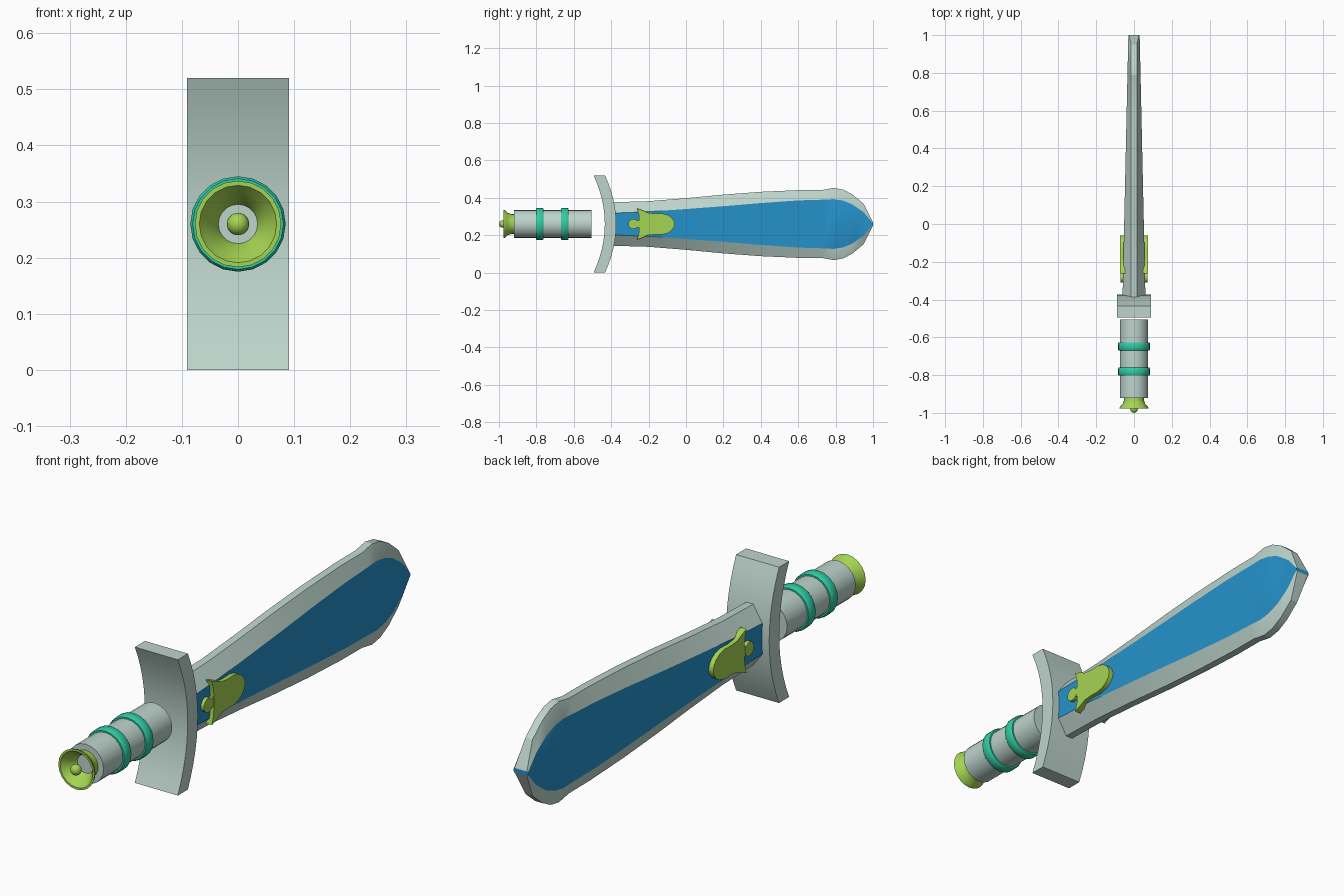
import bpy, bmesh, math

if "Cube" in bpy.data.objects:
    bpy.data.objects.remove(bpy.data.objects["Cube"])

CZ = 0.26  # height of the sword's long axis


def material(name, rgb):
    m = bpy.data.materials.new(name)
    m.diffuse_color = (*rgb, 1)
    m.use_nodes = True
    m.node_tree.nodes["Principled BSDF"].inputs["Base Color"].default_value = m.diffuse_color
    return m


GREY = material("pale grey green", (0.51, 0.66, 0.60))
TEAL = material("teal", (0.03, 0.60, 0.37))
LIME = material("lime", (0.376, 0.66, 0.085))
BLUE = material("blue", (0.018, 0.283, 0.597))


def finish(name, bm, mats, angle=None):
    bmesh.ops.recalc_face_normals(bm, faces=bm.faces)
    me = bpy.data.meshes.new(name)
    bm.to_mesh(me)
    bm.free()
    ob = bpy.data.objects.new(name, me)
    bpy.context.collection.objects.link(ob)
    for m in mats:
        me.materials.append(m)
    if angle:
        bpy.ops.object.select_all(action='DESELECT')
        ob.select_set(True)
        bpy.context.view_layer.objects.active = ob
        bpy.ops.object.shade_smooth_by_angle(angle=math.radians(angle))
    return ob


def lathe(name, profile, mat, closed=False, sides=20):
    """Turn (y, radius) points round the long axis."""
    bm = bmesh.new()
    rings = []
    for y, r in profile:
        rings.append([bm.verts.new((r * math.sin(2 * math.pi * i / sides), y,
                                    CZ + r * math.cos(2 * math.pi * i / sides)))
                      for i in range(sides)])
    pairs = list(zip(rings, rings[1:]))
    if closed:
        pairs.append((rings[-1], rings[0]))
    for a, b in pairs:
        for i in range(sides):
            j = (i + 1) % sides
            bm.faces.new((a[i], a[j], b[j], b[i]))
    if not closed:
        bm.faces.new(rings[0])
        bm.faces.new(rings[-1])
    return finish(name, bm, [mat], 40)


def prism(name, outline, x0, x1, mat, angle=None):
    """Extrude a (y, z) outline between two x positions."""
    bm = bmesh.new()
    a = [bm.verts.new((x0, y, z)) for y, z in outline]
    b = [bm.verts.new((x1, y, z)) for y, z in outline]
    n = len(outline)
    for i in range(n):
        j = (i + 1) % n
        bm.faces.new((a[i], a[j], b[j], b[i]))
    bm.faces.new(a)
    bm.faces.new(b)
    return finish(name, bm, [mat], angle)


# Handle and its two bands
lathe("handle", [(-0.92, 0.075), (-0.505, 0.075)], GREY)
for k, y in enumerate((-0.782, -0.648)):
    lathe(f"handle_band_{k + 1}",
          [(y - 0.021, 0.07), (y - 0.021, 0.081), (y - 0.016, 0.085),
           (y + 0.016, 0.085), (y + 0.021, 0.081), (y + 0.021, 0.07)], TEAL, True)

# Flared pommel cup with a bead in its mouth
lathe("pommel_cup",
      [(-0.918, 0.052), (-0.935, 0.053), (-0.953, 0.060), (-0.968, 0.074),
       (-0.977, 0.077), (-0.977, 0.069), (-0.962, 0.058), (-0.942, 0.043),
       (-0.922, 0.035)], LIME, True)
bm = bmesh.new()
bmesh.ops.create_uvsphere(bm, u_segments=16, v_segments=10, radius=0.02)
bmesh.ops.translate(bm, verts=bm.verts, vec=(0, -0.98, CZ))
finish("pommel_bead", bm, [LIME], 60)

# Curved crossguard
N = 12
arc = [(-0.06 * (2 * i / N - 1) ** 2, 0.52 * i / N) for i in range(N + 1)]
outline = [(y - 0.373, z) for y, z in arc] + [(y - 0.434, z) for y, z in reversed(arc)]
prism("crossguard", outline, -0.091, 0.091, GREY, 30)

# Blade: y, outline half height, half height of the blue flat
stations = [(-0.40, 0.116, 0.058), (-0.2, 0.122, 0.066), (0.0, 0.138, 0.080),
            (0.2, 0.157, 0.095), (0.4, 0.172, 0.112), (0.6, 0.181, 0.126),
            (0.73, 0.182, 0.130), (0.79, 0.193, 0.133), (0.84, 0.184, 0.125),
            (0.89, 0.158, 0.105), (0.95, 0.108, 0.062), (1.0, 0.008, 0.003)]
bm = bmesh.new()
rings = []
for y, h, b in stations:
    w = 0.061 - 0.031 * (y + 0.4) / 1.4
    e = 0.015 if y < 1 else 0.026
    sec = [(w, -b), (w, b), (e, h), (-e, h), (-w, b), (-w, -b), (-e, -h), (e, -h)]
    rings.append([bm.verts.new((x, y, CZ + z)) for x, z in sec])
for a, c in zip(rings, rings[1:]):
    for i in range(8):
        j = (i + 1) % 8
        f = bm.faces.new((a[i], a[j], c[j], c[i]))
        f.material_index = 1 if i in (0, 4) else 0
bm.faces.new(rings[0])
bm.faces.new(rings[-1]).material_index = 1
finish("blade", bm, [GREY, BLUE], 20)

# Bell-shaped ornament and bead on each flat of the blade
half = [(-0.250, 0.020), (-0.252, 0.050), (-0.262, 0.084), (-0.235, 0.074),
        (-0.205, 0.060), (-0.170, 0.056), (-0.130, 0.057), (-0.100, 0.050),
        (-0.078, 0.036), (-0.065, 0.018)]
bell = [(y, CZ + z) for y, z in half] + [(-0.060, CZ)] + \
       [(y, CZ - z) for y, z in reversed(half)]
disc = [(-0.282 + 0.027 * math.cos(math.pi * i / 8),
         CZ + 0.027 * math.sin(math.pi * i / 8)) for i in range(16)]
neck = [(-0.27, CZ - 0.016), (-0.245, CZ - 0.02), (-0.245, CZ + 0.02), (-0.27, CZ + 0.016)]
for s, side in ((1, "right"), (-1, "left")):
    prism(f"ornament_bell_{side}", bell, s * 0.048, s * 0.073, LIME, 35)
    prism(f"ornament_disc_{side}", disc, s * 0.050, s * 0.072, LIME, 35)
    prism(f"ornament_neck_{side}", neck, s * 0.050, s * 0.071, LIME)
